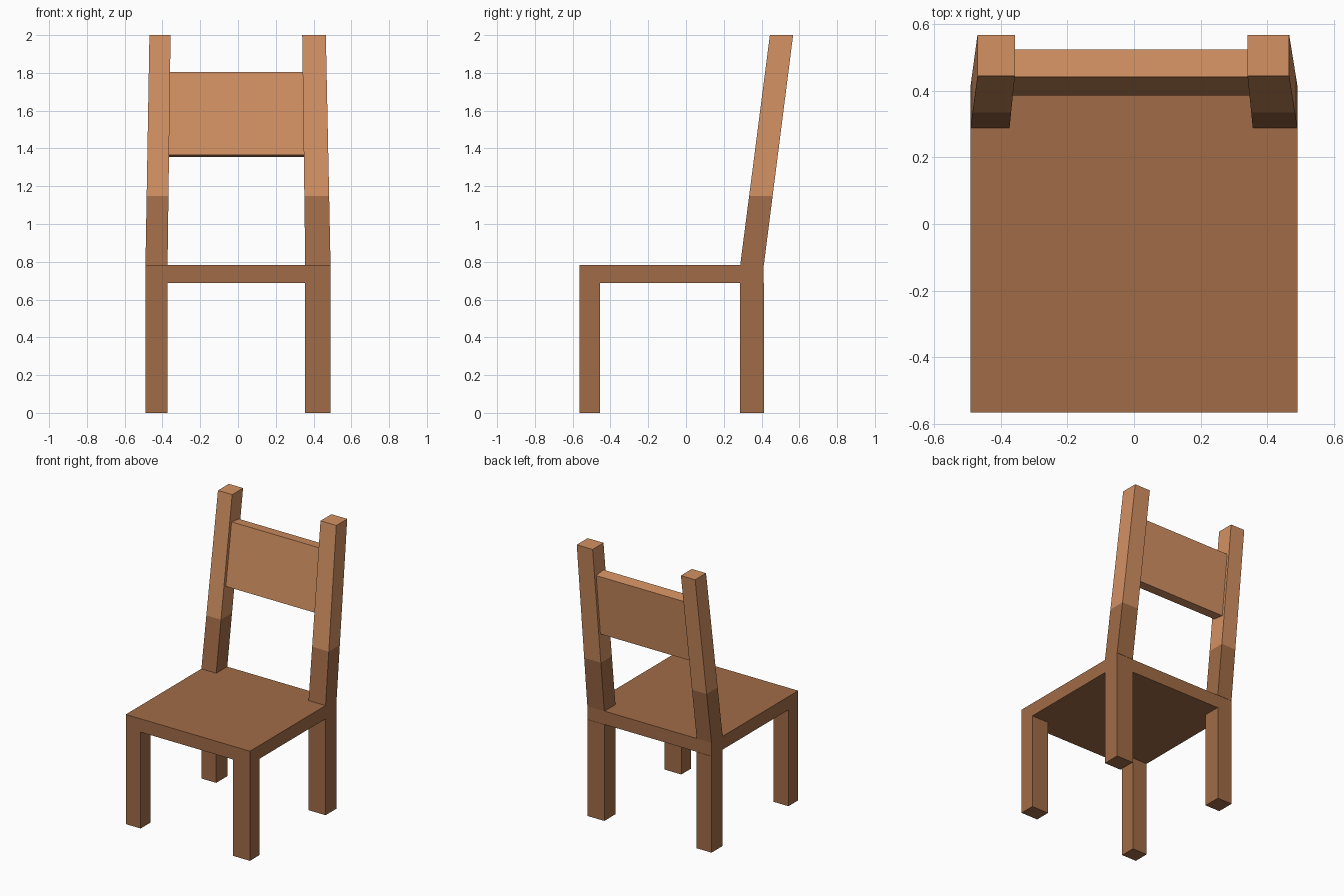
import bpy
import bmesh

if "Cube" in bpy.data.objects:
    bpy.data.objects.remove(bpy.data.objects["Cube"])


def material(name, rgb):
    m = bpy.data.materials.new(name)
    m.diffuse_color = (*rgb, 1.0)
    m.use_nodes = True
    m.node_tree.nodes["Principled BSDF"].inputs["Base Color"].default_value = m.diffuse_color
    return m


BROWN = material("brown wood", (0.355, 0.149, 0.063))
TAN = material("light tan wood", (0.65, 0.283, 0.124))


def loft(name, rings, mats, split_z=None):
    """Bridge equal rings of points and cap the ends; faces above split_z use material 1."""
    bm = bmesh.new()
    loops = [[bm.verts.new(p) for p in ring] for ring in rings]
    n = len(loops[0])
    for a, b in zip(loops, loops[1:]):
        for i in range(n):
            j = (i + 1) % n
            bm.faces.new((a[i], a[j], b[j], b[i]))
    bm.faces.new(loops[0][::-1])
    bm.faces.new(loops[-1])
    bmesh.ops.recalc_face_normals(bm, faces=bm.faces)
    if split_z is not None:
        for f in bm.faces:
            f.material_index = int(f.calc_center_median().z > split_z)
    mesh = bpy.data.meshes.new(name)
    bm.to_mesh(mesh)
    bm.free()
    for m in mats:
        mesh.materials.append(m)
    obj = bpy.data.objects.new(name, mesh)
    bpy.context.collection.objects.link(obj)
    return obj


def ring(x0, x1, y0, y1, z):
    return [(x0, y0, z), (x1, y0, z), (x1, y1, z), (x0, y1, z)]


def box(name, x0, x1, y0, y1, z0, z1, mat):
    return loft(name, [ring(x0, x1, y0, y1, z0), ring(x0, x1, y0, y1, z1)], [mat])


SEAT_BOTTOM, SEAT_TOP, SPLIT, TOP = 0.687, 0.782, 1.147, 2.0

# Seat slab
box("seat", -0.49, 0.49, -0.565, 0.41, SEAT_BOTTOM, SEAT_TOP, BROWN)

# Legs and leaning back posts: x extents at the seat and at the top
sides = {"left": ((-0.49, -0.373), (-0.469, -0.357)),
         "right": ((0.356, 0.49), (0.34, 0.465))}
for side, (low, high) in sides.items():
    box(f"front_leg_{side}", *low, -0.565, -0.455, 0, SEAT_BOTTOM, BROWN)
    box(f"back_leg_{side}", *low, 0.287, 0.412, 0, SEAT_BOTTOM, BROWN)
    start, end = (*low, 0.287, 0.412), (*high, 0.444, 0.567)
    rings = []
    for z in (SEAT_TOP, SPLIT, TOP):
        t = (z - SEAT_TOP) / (TOP - SEAT_TOP)
        rings.append(ring(*[a + (b - a) * t for a, b in zip(start, end)], z))
    loft(f"back_post_{side}", rings, [BROWN, TAN], SPLIT)

# Tilted backrest panel between the posts
profile = [(0.385, 1.366), (0.441, 1.806), (0.523, 1.796), (0.467, 1.356)]
loft("backrest_panel", [[(x, y, z) for y, z in profile] for x in (-0.375, 0.36)], [TAN])
